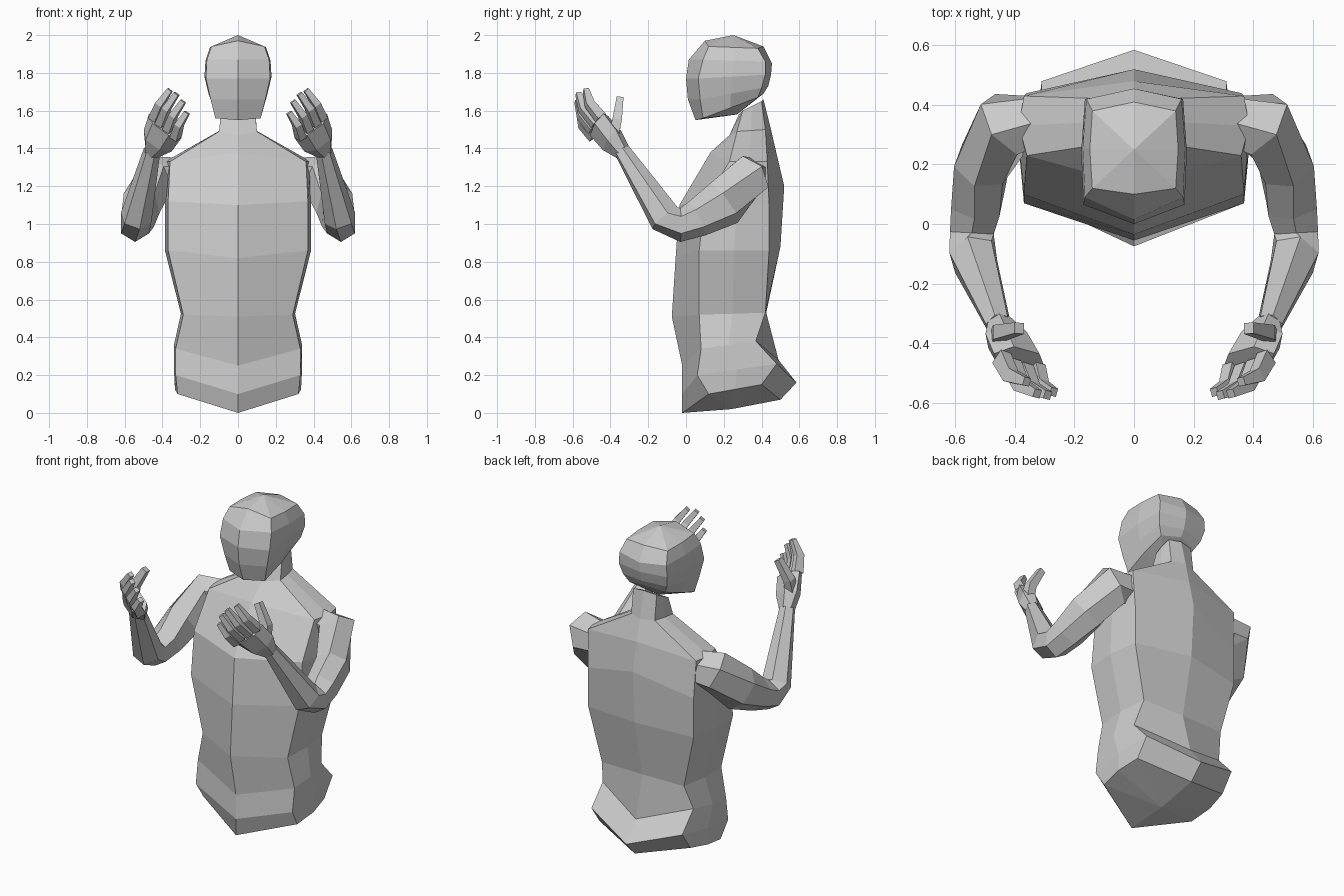
import bpy, math
from mathutils import Vector

default = bpy.data.objects.get("Cube")
if default:
    bpy.data.objects.remove(default, do_unlink=True)

GREY = 0.6
clay = bpy.data.materials.new("plain grey")
clay.diffuse_color = (GREY, GREY, GREY, 1)
clay.use_nodes = True
clay.node_tree.nodes["Principled BSDF"].inputs["Base Color"].default_value = (GREY, GREY, GREY, 1)


def make_object(name, verts, faces):
    """Flat-shaded mesh object in the single material."""
    mesh = bpy.data.meshes.new(name)
    mesh.from_pydata([tuple(v) for v in verts], [], faces)
    mesh.materials.append(clay)
    mesh.update()
    obj = bpy.data.objects.new(name, mesh)
    bpy.context.collection.objects.link(obj)
    return obj


def loft(name, rings, start=None, end=None):
    """Skin equal-length rings; close each end with a fan to a given point or one face."""
    n = len(rings[0])
    verts = [v for ring in rings for v in ring]
    faces = []
    for r in range(len(rings) - 1):
        for i in range(n):
            j = (i + 1) % n
            faces.append((r * n + i, r * n + j, r * n + n + j, r * n + n + i))
    last = (len(rings) - 1) * n
    if start is None:
        faces.append(tuple(reversed(range(n))))
    else:
        verts.append(start)
        faces += [((i + 1) % n, i, len(verts) - 1) for i in range(n)]
    if end is None:
        faces.append(tuple(last + i for i in range(n)))
    else:
        verts.append(end)
        faces += [(last + i, last + (i + 1) % n, len(verts) - 1) for i in range(n)]
    return make_object(name, verts, faces)


def body_ring(front_y, front_z, fx, fy, fz, bx, by, bz, back_y, back_z):
    """Symmetric eight-point section: front ridge, front corner, flank, back corner, back ridge."""
    flank = ((fx + bx) * 0.53, (fy + by) / 2, (fz + bz) / 2)
    half = [(fx, fy, fz), flank, (bx, by, bz)]
    other = [(-x, y, z) for x, y, z in reversed(half)]
    return [(0, front_y, front_z)] + half + [(0, back_y, back_z)] + other


def limb(name, path, up, sides, side_sign, turn=0.0):
    """Tapered tube along (x, y, z, half height, half width) points, mirrored by side_sign."""
    centres = [Vector(p[:3]) for p in path]
    rings = []
    for k, p in enumerate(path):
        tangent = (centres[min(k + 1, len(path) - 1)] - centres[max(k - 1, 0)]).normalized()
        u = (up - tangent * up.dot(tangent)).normalized()
        v = tangent.cross(u)
        ring = []
        for s in range(sides):
            a = math.tau * (s + turn) / sides
            q = centres[k] + u * p[3] * math.cos(a) + v * p[4] * math.sin(a)
            ring.append((q.x * side_sign, q.y, q.z))
        rings.append(ring if side_sign > 0 else ring[::-1])
    return loft(name, rings)


# Torso and neck, from the pelvis upwards
torso_rows = [
    (-.02, 0, .32, .12, .10, .31, .40, .15, .50, .07),
    (-.02, .10, .33, .06, .20, .31, .48, .26, .585, .16),
    (-.02, .25, .33, .08, .34, .31, .37, .38, .49, .28),
    (-.075, .51, .29, .07, .52, .28, .42, .53, .425, .53),
    (-.055, .82, .37, .07, .86, .36, .44, .86, .50, .88),
    (-.035, 1.10, .37, .10, 1.12, .36, .44, 1.10, .52, 1.20),
    (.13, 1.38, .36, .23, 1.33, .37, .43, 1.33, .48, 1.37),
    (.23, 1.47, .10, .27, 1.49, .08, .42, 1.50, .45, 1.50),
    (.28, 1.58, .09, .30, 1.60, .08, .40, 1.65, .41, 1.66),
]
loft("torso", [body_ring(*row) for row in torso_rows], start=(0, .24, .02))

# Head, from the jaw to the crown
head_rows = [
    (.05, 1.55, .12, .09, 1.56, .12, .38, 1.67, .41, 1.69),
    (.01, 1.66, .145, .075, 1.66, .15, .40, 1.72, .435, 1.73),
    (0, 1.77, .17, .065, 1.77, .165, .42, 1.79, .45, 1.79),
    (.015, 1.87, .165, .09, 1.87, .16, .42, 1.86, .455, 1.85),
    (.10, 1.97, .14, .12, 1.94, .14, .38, 1.93, .41, 1.94),
]
loft("head", [body_ring(*row) for row in head_rows],
     start=(0, .27, 1.58), end=(0, .25, 2.0))

# Arms and hands, described for the left and mirrored
arm_path = [
    (.30, .35, 1.25, .10, .09),
    (.43, .335, 1.25, .125, .12),
    (.51, .20, 1.11, .13, .10),
    (.53, .06, 1.03, .10, .095),
    (.545, -.03, .995, .09, .085),
    (.54, -.11, 1.03, .09, .085),
    (.455, -.34, 1.39, .045, .045),
]
palm_path = [
    (.455, -.335, 1.38, .045, .045),
    (.425, -.39, 1.44, .095, .06),
    (.385, -.46, 1.52, .11, .055),
]
thumb_path = [
    (.455, -.39, 1.44, .04, .04),
    (.45, -.365, 1.55, .035, .035),
    (.385, -.35, 1.665, .026, .026),
]
# Each finger: knuckle and fingertip
fingers = {
    "index_finger": ((.445, -.45, 1.56), (.36, -.53, 1.71)),
    "middle_finger": ((.41, -.475, 1.53), (.325, -.57, 1.69)),
    "ring_finger": ((.37, -.49, 1.50), (.29, -.575, 1.65)),
    "little_finger": ((.33, -.485, 1.46), (.27, -.565, 1.59)),
}
across_palm = Vector((.13, .03, .11))

for side, sign in (("left", 1), ("right", -1)):
    limb(side + "_arm", arm_path, Vector((0, 0, 1)), 6, sign)
    limb(side + "_palm", palm_path, across_palm, 6, sign)
    limb(side + "_thumb", thumb_path, Vector((1, 0, 0)), 4, sign, 0.5)
    for name, (knuckle, tip) in fingers.items():
        base, end = Vector(knuckle), Vector(tip)
        bend = base.lerp(end, 0.5) + Vector((.012, -.02, 0))
        path = [(*base, .03, .04), (*bend, .027, .034), (*end, .02, .02)]
        limb(side + "_" + name, path, across_palm, 4, sign, 0.5)
